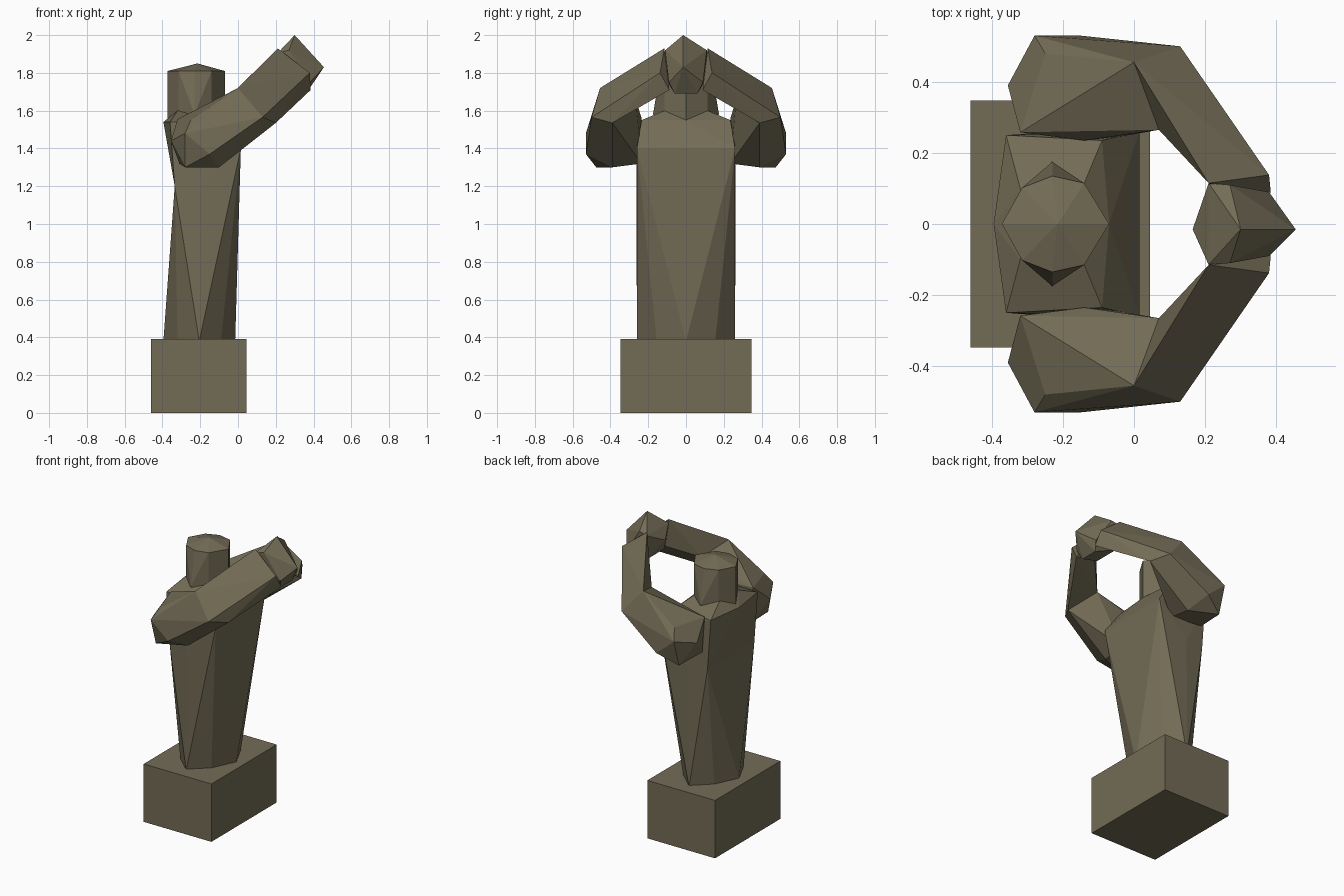
import bpy, bmesh, math

if "Cube" in bpy.data.objects:
    bpy.data.objects.remove(bpy.data.objects["Cube"])

stone = bpy.data.materials.new("olive_stone")
stone.diffuse_color = (0.17, 0.148, 0.092, 1)
stone.use_nodes = True
stone.node_tree.nodes["Principled BSDF"].inputs["Base Color"].default_value = stone.diffuse_color


def faceted(name, pts):
    """Closed flat-faced block wrapped around its corner points."""
    bm = bmesh.new()
    for p in pts:
        bm.verts.new(p)
    bmesh.ops.convex_hull(bm, input=bm.verts[:])
    loose = [v for v in bm.verts if not v.link_faces]
    bmesh.ops.delete(bm, geom=loose, context='VERTS')
    bmesh.ops.dissolve_limit(bm, angle_limit=math.radians(3),
                             verts=bm.verts[:], edges=bm.edges[:])
    bmesh.ops.recalc_face_normals(bm, faces=bm.faces[:])
    me = bpy.data.meshes.new(name)
    bm.to_mesh(me)
    bm.free()
    me.materials.append(stone)
    ob = bpy.data.objects.new(name, me)
    bpy.context.collection.objects.link(ob)
    return ob


def both(pts):
    """Points plus their mirror image across y = 0."""
    return [(x, s * y, z) for x, y, z in pts for s in ((1, -1) if y else (1,))]


# plinth
faceted("plinth", both([(x, 0.348, z) for x in (-0.46, 0.045) for z in (0, 0.39)]))

# torso: octagonal body rising to a broad flared chest
waist = [(0.015, 0.26, 1.4), (-0.2, 0.262, 1.18), (-0.335, 0.25, 1.2)]
faceted("body", both(waist + [(-0.015, 0, 0.38), (-0.09, 0.155, 0.38),
                              (-0.205, 0.26, 0.38), (-0.32, 0.155, 0.38),
                              (-0.395, 0, 0.38)]))
faceted("chest", both(waist + [(-0.09, 0.235, 1.55), (-0.07, 0, 1.55),
                               (-0.14, 0.115, 1.6), (-0.32, 0.1, 1.6),
                               (-0.36, 0.25, 1.54), (-0.395, 0, 1.54)]))

# head: low faceted column with a slight peak
ring = [(-0.372, 0), (-0.315, 0.102), (-0.23, 0.135), (-0.14, 0.115), (-0.07, 0)]
faceted("head", both([(x, y, 1.81) for x, y in ring] +
                     [(x, y, 1.54) for x, y in ring] +
                     [(-0.23, 0.175, 1.58), (-0.215, 0, 1.85)]))

# arms, meeting in front of the head
elbow = [(0.0, 0.455, 1.72), (0.13, 0.5, 1.565), (0.2, 0.39, 1.535), (0.07, 0.265, 1.655)]
shoulder = [(-0.25, 0.48, 1.55), (-0.28, 0.53, 1.48), (-0.15, 0.53, 1.37),
            (-0.28, 0.475, 1.3), (-0.1, 0.39, 1.3), (-0.355, 0.39, 1.44),
            (-0.32, 0.258, 1.555), (-0.14, 0.235, 1.56), (-0.31, 0.27, 1.32),
            (-0.1, 0.235, 1.32)]
wrist = [(0.21, 0.115, 1.93), (0.38, 0.138, 1.8), (0.385, 0.088, 1.71), (0.23, 0.1, 1.75)]
for side, s in (("left", 1), ("right", -1)):
    for part, pts in (("upper_arm", shoulder + elbow), ("forearm", elbow + wrist)):
        faceted(f"{side}_{part}", [(x, s * y, z) for x, y, z in pts])

# clasped hands
ridge = [(0.3, -0.015, 2.0), (0.455, -0.015, 1.83), (0.165, -0.015, 1.84)]
faceted("clasped_hands", ridge + both([(0.21, 0.115, 1.905), (0.27, 0.11, 1.92),
                                       (0.38, 0.09, 1.75), (0.36, 0.06, 1.69),
                                       (0.22, 0.09, 1.74)]))
